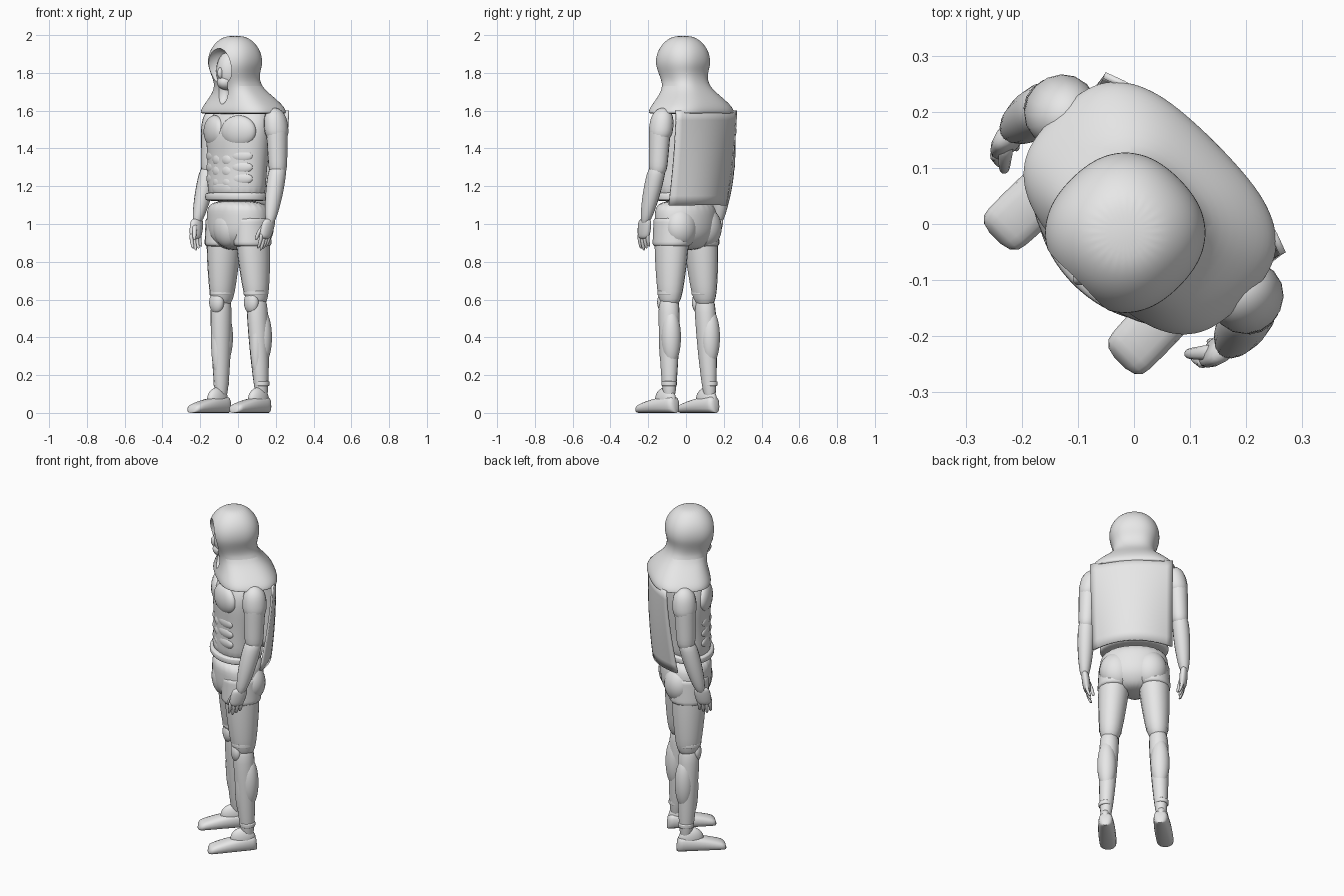
import bpy, bmesh, math
from mathutils import Matrix, Vector

cube = bpy.data.objects.get("Cube")
if cube:
    bpy.data.objects.remove(cube, do_unlink=True)

GREY = (.8, .8, .8, 1)
grey = bpy.data.materials.new("plain_grey")
grey.use_nodes = True
grey.diffuse_color = GREY
grey.node_tree.nodes["Principled BSDF"].inputs["Base Color"].default_value = GREY
TURN = math.radians(-45)  # the figure stands turned to its right


def finish(name, bm, mirror=False):
    bmesh.ops.recalc_face_normals(bm, faces=bm.faces)
    mesh = bpy.data.meshes.new(name)
    bm.to_mesh(mesh)
    bm.free()
    mesh.materials.append(grey)
    obj = bpy.data.objects.new(name, mesh)
    bpy.context.scene.collection.objects.link(obj)
    obj.rotation_euler.z = TURN
    if mirror:
        obj.modifiers.new("Mirror", 'MIRROR').use_mirror_merge = False
    smooth(obj)
    return obj


def smooth(obj):
    bpy.ops.object.select_all(action='DESELECT')
    bpy.context.view_layer.objects.active = obj
    obj.select_set(True)
    bpy.ops.object.shade_smooth_by_angle(angle=math.radians(45))


def outline(bm, centre, across, deep, power=2, sides=24, along_y=False):
    """One closed cross-section, level or facing forward."""
    loop = []
    for i in range(sides):
        angle = math.tau * i / sides
        c, s = math.cos(angle), math.sin(angle)
        a = across * math.copysign(abs(c) ** (2 / power), c)
        b = deep * math.copysign(abs(s) ** (2 / power), s)
        offset = Vector((a, 0, b)) if along_y else Vector((a, b, 0))
        loop.append(bm.verts.new(centre + offset))
    return loop


def bridge(bm, loops):
    for low, high in zip(loops, loops[1:]):
        for i in range(len(low)):
            bm.faces.new((low[i - 1], low[i], high[i], high[i - 1]))
    bm.faces.new(loops[0])
    bm.faces.new(loops[-1])


def body(name, rings, squaring=0):
    """Rings are (height, centre y, half width, half depth)."""
    bm = bmesh.new()
    loops = []
    for i, (z, y, across, deep) in enumerate(rings):
        power = 2 + squaring * i / len(rings)
        loops.append(outline(bm, Vector((0, y, z)), across, deep, power))
    bridge(bm, loops)
    obj = finish(name, bm)
    obj.modifiers.new("Subdivision", 'SUBSURF').levels = 2
    return obj


def limb(name, start, end, start_radius, end_radius, depth=1.1, bulge=0, bow=(0, 0, 0),
         power=2, steps=16, blunt=8, along_y=False):
    """Mirrored tapering tube with rounded ends."""
    start, end, bow = Vector(start), Vector(end), Vector(bow)
    bm = bmesh.new()
    loops = []
    for i in range(steps):
        t = (1 - math.cos(math.pi * (i + .5) / steps)) / 2
        swell = math.sin(math.pi * t)
        taper = math.sqrt(1 - abs(2 * t - 1) ** blunt)
        radius = (start_radius + (end_radius - start_radius) * t + bulge * swell) * taper
        centre = start.lerp(end, t) + bow * swell
        # a foot is as deep as its centre is high, so its sole stays flat
        deep = centre.z * taper if along_y else radius * depth
        if along_y:
            centre.z = deep
        loops.append(outline(bm, centre, radius, deep, power, steps, along_y))
    bridge(bm, loops)
    return finish(name, bm, mirror=True)


def blob(name, centre, radii, mirror=False, turn=0):
    bm = bmesh.new()
    matrix = Matrix.Translation(centre) @ Matrix.Rotation(turn, 4, 'Z') @ Matrix.Diagonal((*radii, 1))
    bmesh.ops.create_uvsphere(bm, u_segments=28, v_segments=18, radius=1, matrix=matrix)
    return finish(name, bm, mirror)


# Hood: a round crown, a neck and a spreading shoulder mantle
crown = []
for step in range(1, 7):
    angle = math.radians(20 * step)
    radius = .14 * math.sin(angle)
    crown.append((1.865 + .14 * math.cos(angle), -.022, radius, radius))
mantle = [(1.73, 0, .11, .11), (1.67, .03, .175, .14), (1.62, .04, .23, .165),
          (1.59, .04, .242, .168), (1.58, .04, .235, .16)]
hood = body("hood", crown + mantle, squaring=1.1)

# Face opening and throat notch cut into the hood
cutters = [blob("opening_cutter", (0, -.15, 1.83), (.085, .085, .1)),
           blob("throat_cutter", (0, -.14, 1.7), (.04, .06, .07))]
for cutter in cutters:
    cutter.hide_render = True
    cut = hood.modifiers.new("Opening", 'BOOLEAN')
    cut.operation, cut.solver, cut.object = 'DIFFERENCE', 'EXACT', cutter
bpy.context.view_layer.update()
graph = bpy.context.evaluated_depsgraph_get()
cut_mesh = bpy.data.meshes.new_from_object(hood.evaluated_get(graph))
hood.modifiers.clear()
hood.data = cut_mesh
for cutter in cutters:
    bpy.data.objects.remove(cutter, do_unlink=True)
smooth(hood)

# Face inside the hood
blob("face", (0, -.05, 1.81), (.075, .085, .11))
blob("nose", (0, -.13, 1.8), (.014, .02, .03))
blob("jaw", (0, -.09, 1.75), (.045, .05, .04))
blob("neck", (0, -.01, 1.68), (.06, .065, .1))

# Cape: a curved sheet whose side edges swing forward toward the hem
COLUMNS, ROWS = 14, 10
bm = bmesh.new()
sheet = []
for r in range(ROWS + 1):
    drop = r / ROWS
    edge = .15 - .065 * drop ** 1.5
    middle = .195 + .04 * drop * (1 - drop) - .02 * drop
    row = []
    for c in range(COLUMNS + 1):
        side = 2 * c / COLUMNS - 1
        y = middle + (edge - middle) * abs(side) ** 2
        row.append(bm.verts.new((side * (.225 - .01 * drop), y, 1.6 - drop / 2)))
    sheet.append(row)
for upper, lower in zip(sheet, sheet[1:]):
    for c in range(COLUMNS):
        bm.faces.new((upper[c], upper[c + 1], lower[c + 1], lower[c]))
cape = finish("cape", bm)
solid = cape.modifiers.new("Thickness", 'SOLIDIFY')
solid.thickness, solid.offset = .012, 0

# Torso with chest, stomach and rib muscles
body("torso", [(1.63, .04, .15, .09), (1.55, .01, .2, .13), (1.46, 0, .2, .14),
               (1.36, 0, .19, .13), (1.23, -.01, .18, .125), (1.1, -.01, .18, .13)])
blob("chest_muscle", (.09, -.085, 1.49), (.1, .045, .085), mirror=True, turn=.35)
for row in range(3):
    z = 1.34 - .06 * row
    blob(f"stomach_muscle_{row + 1}", (.035, -.112, z), (.04, .022, .036), mirror=True, turn=.1)
    blob(f"rib_muscle_{row + 1}", (.115, -.086, z + .02), (.06, .02, .034), mirror=True, turn=.5)
blob("lower_stomach", (0, -.11, 1.19), (.08, .027, .05))
body("belt", [(1.17, -.01, .18, .13), (1.16, -.01, .19, .145), (1.13, -.01, .19, .145), (1.12, -.01, .18, .13)])

# Pelvis, seat and groin
body("pelvis", [(1.13, -.01, .175, .13), (1.05, 0, .19, .14), (.95, 0, .19, .14),
                (.9, 0, .15, .11), (.86, 0, .06, .07)])
blob("seat_muscle", (.09, .05, .98), (.095, .085, .11), mirror=True)
blob("groin", (0, -.075, .985), (.09, .07, .11))

# Legs with shorts, knee pads, calves and boots
limb("thigh", (.1, 0, 1.05), (.133, .01, .55), .09, .052, bulge=.008, depth=1.13)
limb("shin", (.132, .005, .64), (.153, .028, .04), .054, .028, bulge=.007, depth=1.12)
blob("calf", (.146, .035, .4), (.052, .052, .15), mirror=True)
limb("shorts_leg", (.1, 0, 1.04), (.108, 0, .875), .092, .093, depth=1.18, blunt=16)
blob("knee_pad", (.13, -.03, .585), (.046, .032, .06), mirror=True)
limb("knee_band", (.128, .006, .65), (.128, .006, .62), .062, .062)
blob("shin_guard", (.146, -.008, .38), (.034, .034, .18), mirror=True)
limb("boot_cuff", (.153, .026, .17), (.153, .026, .14), .039, .039)
blob("instep", (.153, 0, .07), (.036, .07, .065), mirror=True)
limb("foot", (.15, .078, .045), (.157, -.194, .02), .036, .045, bulge=.007, power=2.7,
     bow=(0, 0, .006), blunt=18, along_y=True)

# Arms with short sleeves, the shoulders tucked under the mantle
limb("sleeve", (.222, .05, 1.615), (.246, .05, 1.43), .045, .054, bulge=.011, blunt=4)
limb("upper_arm", (.24, .05, 1.56), (.256, .043, 1.25), .057, .045)
limb("forearm", (.255, .047, 1.32), (.274, -.037, .99), .045, .022, bulge=.01)

# Hands
limb("palm", (.272, -.035, 1.03), (.26, -.058, .92), .02, .018, depth=2, bulge=.003)
for k in range(4):
    y = -.086 + .02 * k
    tip = .86 + .01 * abs(k - 1)
    limb(f"finger_{k + 1}", (.262, y, .95), (.242, y - .007, tip), .011, .007, bow=(.005, 0, 0), steps=10)
limb("thumb", (.262, -.06, 1), (.23, -.096, .915), .014, .008, bow=(-.004, -.006, 0), steps=10)
